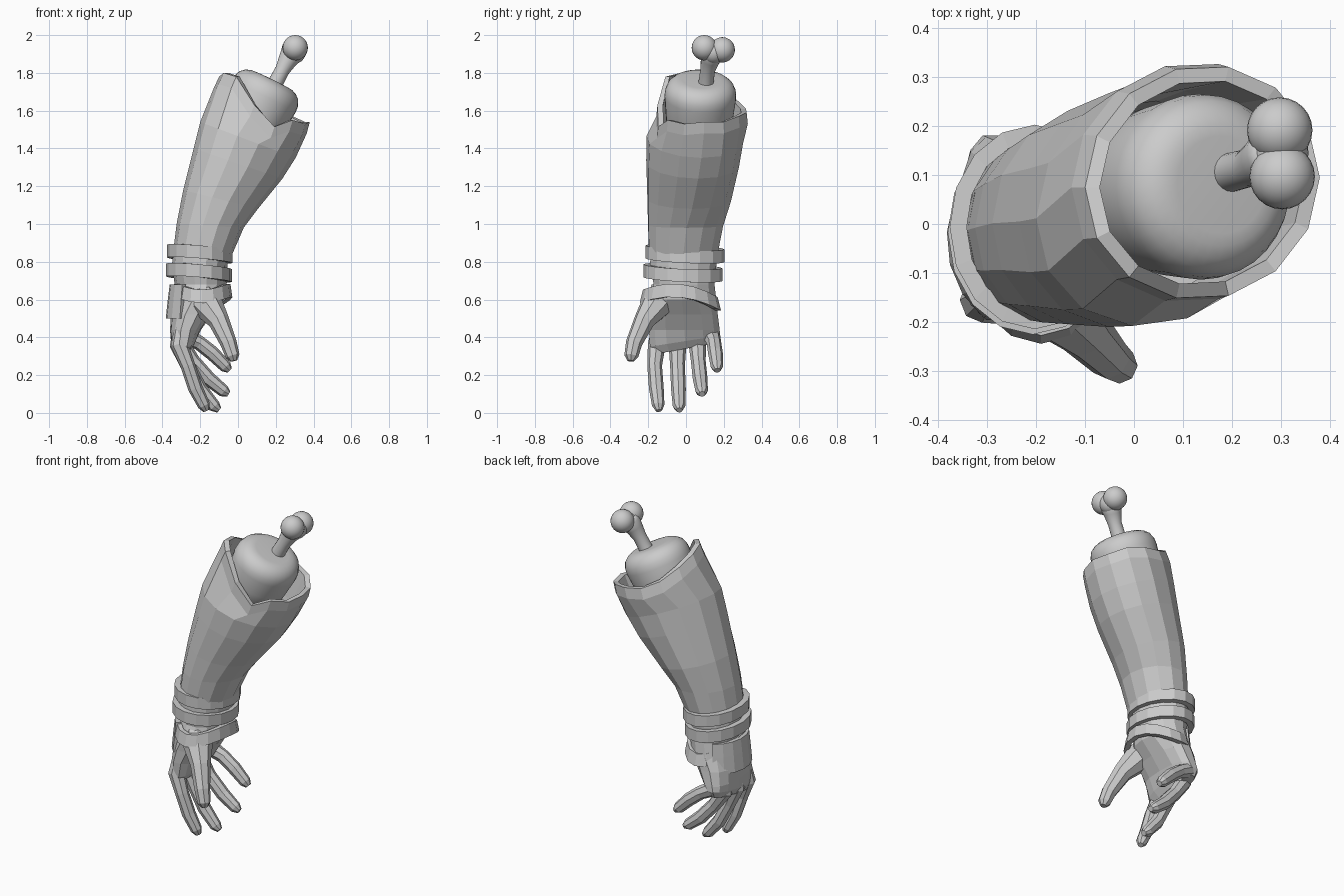
import bpy, bmesh
from math import sin, cos, pi, radians
from mathutils import Vector

if "Cube" in bpy.data.objects:
    bpy.data.objects.remove(bpy.data.objects["Cube"])


def make(name, bm, smooth=False):
    bmesh.ops.recalc_face_normals(bm, faces=bm.faces)
    me = bpy.data.meshes.new(name)
    bm.to_mesh(me)
    bm.free()
    ob = bpy.data.objects.new(name, me)
    bpy.context.collection.objects.link(ob)
    if smooth:
        for p in me.polygons:
            p.use_smooth = True
    return ob


def loft(name, rings, cap=(True, True), loop=False, open_side=False, smooth=False):
    """Skin a list of point rings; loop joins the last ring to the first."""
    bm = bmesh.new()
    vs = [[bm.verts.new(p) for p in r] for r in rings]
    n = len(vs[0])
    pairs = list(zip(vs, vs[1:])) + ([(vs[-1], vs[0])] if loop else [])
    for a, b in pairs:
        for i in range(n - 1 if open_side else n):
            j = (i + 1) % n
            bm.faces.new((a[i], a[j], b[j], b[i]))
    if open_side:
        bm.faces.new([r[0] for r in vs])
        bm.faces.new([r[-1] for r in vs])
    elif not loop:
        if cap[0]:
            bm.faces.new(vs[0])
        if cap[1]:
            bm.faces.new(vs[-1])
    return make(name, bm, smooth)


def tube(name, pts, radii, sides=8, smooth=False):
    """Round section swept along a bent path."""
    pts = [Vector(p) for p in pts]
    rings = []
    for i, (p, r) in enumerate(zip(pts, radii)):
        t = (pts[min(i + 1, len(pts) - 1)] - pts[max(i - 1, 0)]).normalized()
        u = t.cross(Vector((0, 1, 0))).normalized()
        v = u.cross(t)
        rings.append([p + r * (u * cos(2 * pi * k / sides) + v * sin(2 * pi * k / sides))
                      for k in range(sides)])
    return loft(name, rings, smooth=smooth)


def angles(n):
    return [2 * pi * k / n for k in range(n)]


# Sleeve: tilted ellipses (left x, left z, right x, right z, y min, y max, skew)
N = 14
sections = [(-.345, .84, -.03, .84, -.2, .172, 0), (-.325, 1.0, .03, .98, -.205, .2, .005),
            (-.29, 1.18, .105, 1.08, -.207, .24, .015), (-.235, 1.4, .235, 1.24, -.21, .28, .03),
            (-.2, 1.54, .305, 1.35, -.207, .3, .035)]


def sleeve_ring(s, inset=0):
    xl, zl, xr, zr, y0, y1, skew = s
    return [Vector(((xl + xr) / 2 + ((xr - xl) / 2 - inset) * cos(a),
                    (y0 + y1) / 2 + ((y1 - y0) / 2 - inset) * sin(a) + skew * cos(a),
                    (zl + zr) / 2 + (zr - zl) / 2 * cos(a))) for a in angles(N)]


rim_z = [1.54, 1.54, 1.57, 1.59, 1.61, 1.66, 1.73, 1.78, 1.8, 1.78, 1.63, 1.515, 1.55, 1.53]


def rim_ring(r, dx=0, dz=0):
    return [Vector((.14 + dx + r * cos(a), .085 + r * sin(a) + .01 * cos(a), z + dz))
            for a, z in zip(angles(N), rim_z)]


loft("sleeve", [sleeve_ring(s) for s in sections]
     + [rim_ring(.246, -.022, -.06), rim_ring(.24), rim_ring(.21)]
     + [sleeve_ring(s, .03) for s in sections[:2:-1]], cap=(False, False))


# Two wrist bands
def band(name, cx, cy, z0, hx, hy, half, thick):
    def ring(inset, dz):
        return [Vector((cx + (hx - inset) * cos(a), cy + (hy - inset) * sin(a),
                        z0 + dz - .085 * hx * cos(a) - .05 * hy * sin(a))) for a in angles(16)]
    loft(name, [ring(0, -half), ring(0, half), ring(thick, half), ring(thick, -half)], loop=True)


band("upper_wrist_band", -.203, -.006, .842, .174, .209, .034, .035)
band("lower_wrist_band", -.207, -.017, .742, .174, .209, .034, .035)

# Wrist and palm: (z, x min, x max, y min, y max)
palm = [(.88, -.34, -.05, -.19, .165), (.78, -.35, -.055, -.195, .165),
        (.68, -.335, -.06, -.175, .155), (.6, -.345, -.075, -.205, .165),
        (.52, -.355, -.14, -.2, .172), (.44, -.36, -.195, -.2, .182),
        (.38, -.355, -.225, -.195, .185), (.34, -.335, -.255, -.17, .165)]
rings = []
for z, x0, x1, y0, y1 in palm:
    e = 1 if z > .55 else .8
    ring = []
    for a in angles(14):
        c, s = cos(a), sin(a)
        c, s = abs(c) ** e * (1 if c > 0 else -1), abs(s) ** e * (1 if s > 0 else -1)
        y = (y0 + y1) / 2 + (y1 - y0) / 2 * s
        # the little-finger side of the palm ends higher
        ring.append(Vector(((x0 + x1) / 2 + (x1 - x0) / 2 * c, y,
                            z + (.03 * s if z < .4 else 0))))
    rings.append(ring)
loft("palm", rings)

# Fingers and thumb
digits = {
    "index_finger": [(-.3, -.145, .46), (-.31, -.155, .36), (-.265, -.166, .25),
                     (-.225, -.157, .13), (-.18, -.147, .04), (-.168, -.143, .012)],
    "middle_finger": [(-.31, -.045, .46), (-.315, -.045, .36), (-.265, -.045, .25),
                      (-.2, -.04, .125), (-.125, -.037, .035), (-.1, -.035, .015)],
    "ring_finger": [(-.305, .055, .47), (-.305, .06, .37), (-.24, .065, .275),
                    (-.155, .075, .18), (-.075, .083, .115), (-.05, .085, .1)],
    "little_finger": [(-.29, .12, .47), (-.275, .135, .405), (-.205, .148, .37),
                      (-.135, .156, .315), (-.065, .164, .245), (-.045, .166, .225)],
}
for name, path in digits.items():
    tube(name, path, [.035, .047, .039, .039, .033, .017])
tube("thumb", [(-.2, -.11, .65), (-.165, -.155, .575), (-.1, -.222, .485), (-.05, -.275, .37),
               (-.028, -.29, .3), (-.022, -.292, .275)], [.06, .085, .056, .044, .037, .018])


# Wavy glove strap
def strap_ring(hx, hy, dz):
    return [Vector((-.19 + hx * cos(a), -.03 + hy * sin(a),
                    .622 - .02 * sin(a) + .025 * cos(2 * a) + dz)) for a in angles(16)]


loft("glove_strap", [strap_ring(.16, .215, -.035), strap_ring(.15, .198, .035),
                     strap_ring(.125, .172, .035), strap_ring(.13, .185, -.035)], loop=True)


# Curved plate on the back of the hand
def plate_arc(hx, hy, z):
    return [Vector((-.2 + hx * cos(a), -.03 + hy * sin(a), z))
            for a in [radians(118 + 116 * k / 6) for k in range(7)]]


loft("hand_plate", [plate_arc(.183, .2, .5), plate_arc(.172, .195, .6), plate_arc(.162, .19, .68),
                    plate_arc(.13, .165, .68), plate_arc(.145, .175, .5)],
     loop=True, open_side=True)

# Fleshy stump, a rounded profile turned about the arm axis
axis = Vector((.44, .04, .9)).normalized()
top = Vector((.178, .08, 1.763))
u = axis.cross(Vector((0, 1, 0))).normalized()
v = u.cross(axis)
profile = [(.16, -.38), (.18, -.2), (.19, -.1), (.187, -.065), (.173, -.033),
           (.15, -.013), (.125, -.002), (.1, 0)]
loft("arm_stump", [[top + axis * h + r * (u * cos(a) + v * sin(a)) for a in angles(32)]
                   for r, h in profile], smooth=True)

# Bone: shaft with two knobs and the saddle between them
tube("bone_shaft", [(.165, .102, 1.68), (.2, .106, 1.75), (.235, .115, 1.815),
                    (.262, .127, 1.865), (.285, .14, 1.9), (.297, .145, 1.925)],
     [.043, .04, .039, .05, .062, .055], sides=20, smooth=True)
for name, pos, r in (("bone_knob_front", (.303, .097, 1.933), .067),
                     ("bone_knob_back", (.298, .192, 1.922), .067),
                     ("bone_saddle", (.297, .145, 1.908), .06)):
    bm = bmesh.new()
    bmesh.ops.create_uvsphere(bm, u_segments=24, v_segments=14, radius=r)
    bmesh.ops.translate(bm, verts=bm.verts, vec=pos)
    make(name, bm, smooth=True)
